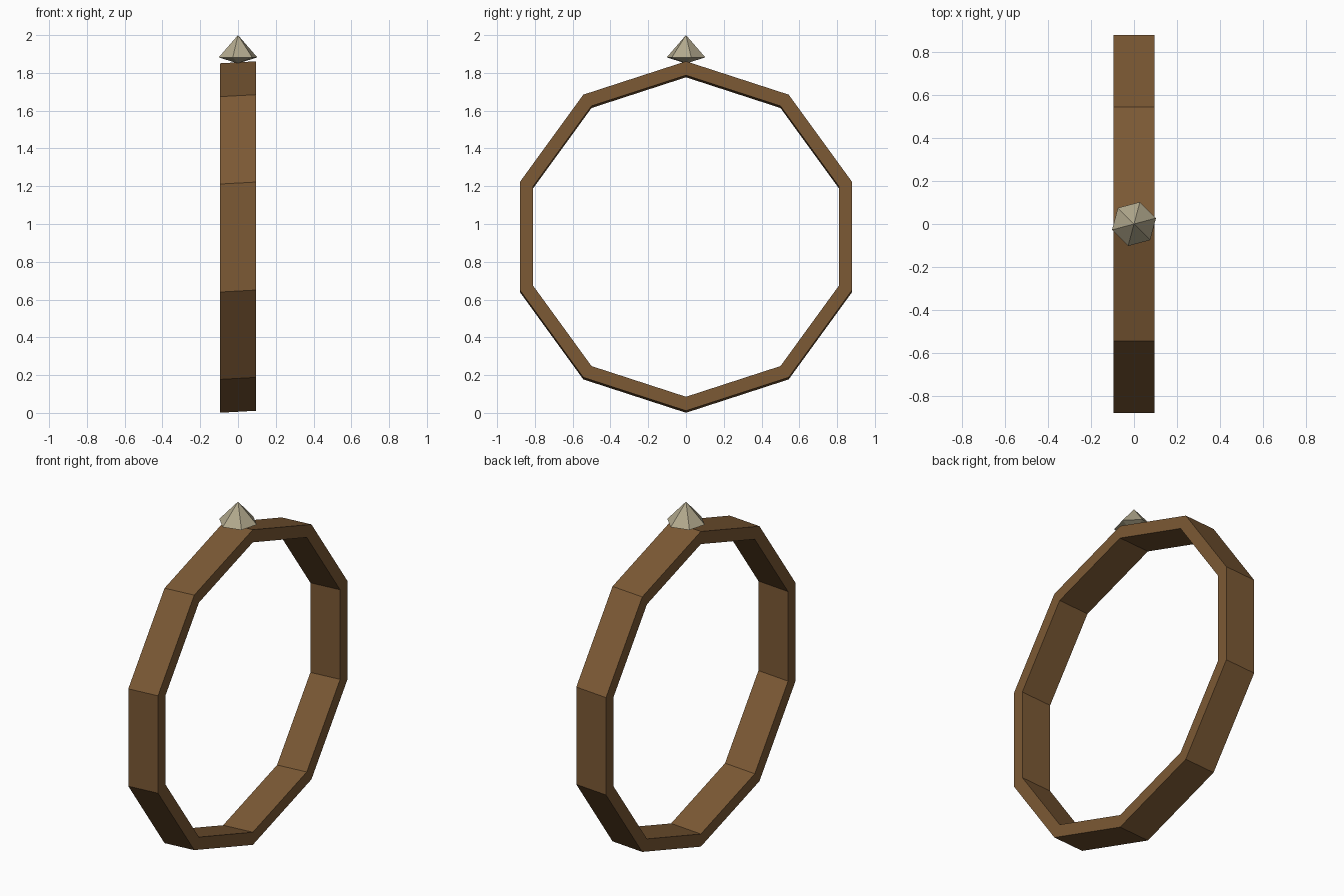
import bpy, bmesh, math

if "Cube" in bpy.data.objects:
    bpy.data.objects.remove(bpy.data.objects["Cube"])

def make_object(name, bm, color):
    bmesh.ops.recalc_face_normals(bm, faces=bm.faces[:])
    mesh = bpy.data.meshes.new(name)
    bm.to_mesh(mesh)
    bm.free()
    obj = bpy.data.objects.new(name, mesh)
    bpy.context.collection.objects.link(obj)
    mat = bpy.data.materials.new(name + "_material")
    mat.diffuse_color = (*color, 1)
    mat.use_nodes = True
    mat.node_tree.nodes["Principled BSDF"].inputs["Base Color"].default_value = mat.diffuse_color
    mesh.materials.append(mat)
    return obj

# Ten-sided band, corner at the top, leaning up slightly towards +x
SIDES, CENTRE, OUTER, INNER, HALF, SLOPE = 10, 0.931, 0.925, 0.851, 0.0965, 0.055
bm = bmesh.new()
loops = []
for i in range(SIDES):
    a = math.tau * i / SIDES
    section = [(-HALF, OUTER), (HALF, OUTER), (HALF, INNER), (-HALF, INNER)]
    loops.append([bm.verts.new((x, r * math.sin(a), CENTRE + r * math.cos(a) + SLOPE * x))
                  for x, r in section])
for i in range(SIDES):
    p, q = loops[i], loops[(i + 1) % SIDES]
    for k in range(4):
        n = (k + 1) % 4
        bm.faces.new((p[k], p[n], q[n], q[k]))
make_object("ring_band", bm, (0.2, 0.1, 0.035))

# Six-sided gem: tall crown, shallow underside
bm = bmesh.new()
top = bm.verts.new((0, 0, 2.0))
bottom = bm.verts.new((0, 0, 1.85))
girdle = []
for i in range(6):
    a = math.radians(15 + 60 * i)
    girdle.append(bm.verts.new((0.106 * math.cos(a), 0.106 * math.sin(a), 1.882)))
for i in range(6):
    u, v = girdle[i], girdle[(i + 1) % 6]
    bm.faces.new((u, v, top))
    bm.faces.new((v, u, bottom))
make_object("gem", bm, (0.45, 0.4, 0.27))
